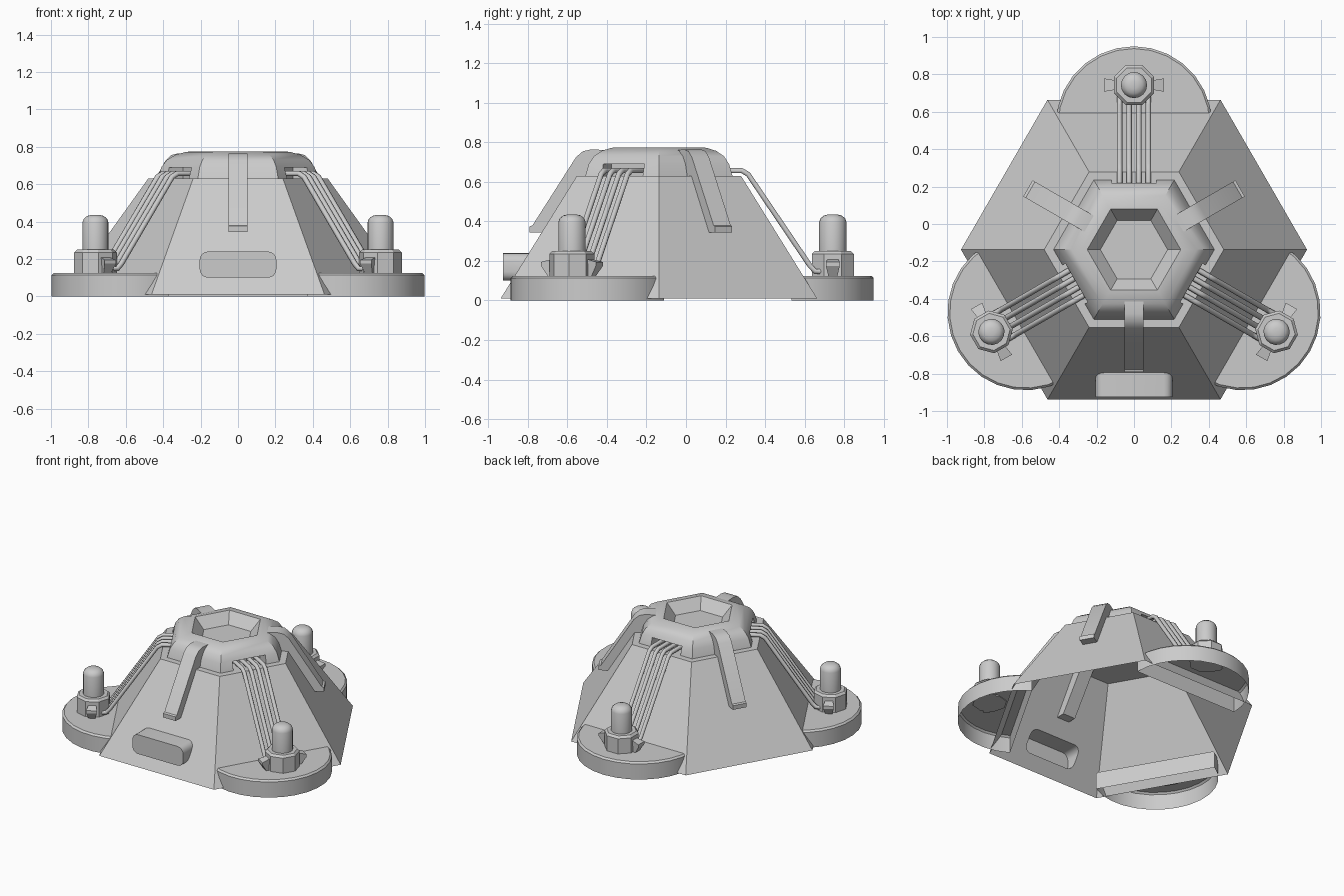
import bpy, bmesh, math
from mathutils import Matrix, Vector

default = bpy.data.objects.get("Cube")
if default:
    bpy.data.objects.remove(default, do_unlink=True)

grey = bpy.data.materials.new("light grey")
grey.use_nodes = True
grey.diffuse_color = (0.6, 0.6, 0.6, 1)
grey.node_tree.nodes["Principled BSDF"].inputs["Base Color"].default_value = (0.6, 0.6, 0.6, 1)

CENTRE = Matrix.Translation((0, -0.137, 0))


def facing(degrees):
    """Local +y points outward from the centre in the given direction."""
    return CENTRE @ Matrix.Rotation(math.radians(degrees - 90), 4, 'Z')


def finish(name, bm, matrix, smooth=30):
    bmesh.ops.recalc_face_normals(bm, faces=bm.faces)
    mesh = bpy.data.meshes.new(name)
    bm.to_mesh(mesh)
    bm.free()
    obj = bpy.data.objects.new(name, mesh)
    bpy.context.collection.objects.link(obj)
    mesh.materials.append(grey)
    obj.matrix_world = matrix
    if smooth:
        bpy.ops.object.select_all(action='DESELECT')
        obj.select_set(True)
        bpy.context.view_layer.objects.active = obj
        bpy.ops.object.shade_smooth_by_angle(angle=math.radians(smooth))
    return obj


def ring(bm, radius, z, sides, centre=(0, 0), turn=0.0):
    return [bm.verts.new((centre[0] + radius * math.cos(turn + math.tau * i / sides),
                          centre[1] + radius * math.sin(turn + math.tau * i / sides), z))
            for i in range(sides)]


def bridge(bm, a, b):
    n = len(a)
    for i in range(n):
        bm.faces.new((a[i], a[(i + 1) % n], b[(i + 1) % n], b[i]))


def lathe(bm, profile, sides, centre=(0, 0), turn=0.0):
    rings = [ring(bm, r, z, sides, centre, turn) for r, z in profile]
    for a, b in zip(rings, rings[1:]):
        bridge(bm, a, b)
    bm.faces.new(rings[0])
    bm.faces.new(rings[-1])


def prism(bm, profile, half_width):
    """Extrude an (outward, height) profile sideways."""
    left = [bm.verts.new((-half_width, y, z)) for y, z in profile]
    right = [bm.verts.new((half_width, y, z)) for y, z in profile]
    bridge(bm, left, right)
    bm.faces.new(left)
    bm.faces.new(right)


# Hollow six-sided hull, with an open slot housing in the front wall
def hull_reach(z):
    return 0.801 - 0.385 * (z - 0.01) / 0.62


bm = bmesh.new()
low, high = ring(bm, 0.925, 0.01, 6), ring(bm, 0.48, 0.63, 6)
bm.faces.new(high)
for i in (0, 2, 3, 4, 5):
    j = (i + 1) % 6
    bm.faces.new((low[i], low[j], high[j], high[i]))
outline = []
for sx, sz, start in ((1, 1, 0), (-1, 1, 90), (-1, -1, 180), (1, -1, 270)):
    for k in range(5):
        a = math.radians(start + 22.5 * k)
        outline.append((sx * 0.16 + 0.045 * math.cos(a), 0.17 + sz * 0.025 + 0.045 * math.sin(a)))
inner = [bm.verts.new((x, hull_reach(z), z)) for x, z in outline]
outer = [bm.verts.new((x, 0.788, z)) for x, z in outline]
bridge(bm, inner, outer)
bm.faces.new(outer)
edges = [bm.edges.get((inner[i - 1], inner[i])) for i in range(len(inner))]
for pair in ((low[1], low[2]), (low[2], high[2]), (high[2], high[1]), (high[1], low[1])):
    edges.append(bm.edges.get(pair) or bm.edges.new(pair))
bmesh.ops.triangle_fill(bm, use_beauty=True, edges=edges)
finish("hull", bm, facing(270))

# Rounded cap with a sunken hexagonal well
bm = bmesh.new()
lathe(bm, [(0.43, 0.63), (0.41, 0.69), (0.38, 0.73), (0.335, 0.757), (0.28, 0.772),
           (0.25, 0.775), (0.18, 0.70)], 6)
cap = finish("cap", bm, CENTRE)

# Notches under the cap where the pipes enter
for n, angle in enumerate((90, 210, 330)):
    bm = bmesh.new()
    prism(bm, [(0.27, 0.6), (0.5, 0.6), (0.5, 0.69), (0.27, 0.69)], 0.12)
    cutter = finish(f"notch_cutter_{n}", bm, facing(angle), 0)
    cutter.hide_render = True
    cutter.hide_viewport = True
    cut = cap.modifiers.new("notch", 'BOOLEAN')
    cut.operation = 'DIFFERENCE'
    cut.solver = 'EXACT'
    cut.object = cutter

# Bent ribs running from the cap down the hull
for n, angle in enumerate((270, 30, 150)):
    bm = bmesh.new()
    prism(bm, [(0.26, 0.76), (0.34, 0.765), (0.385, 0.755), (0.42, 0.725), (0.64, 0.38),
               (0.655, 0.375), (0.655, 0.345), (0.53, 0.345), (0.30, 0.69)], 0.05)
    finish(f"rib_{n}", bm, facing(angle))

for n, angle in enumerate((90, 210, 330)):
    place = facing(angle)

    # Hollow half-round foot with a chamfered rim
    bm = bmesh.new()
    loops = []
    for r, z in ((0.417, 0), (0.417, 0.113), (0.405, 0.125)):
        loops.append([bm.verts.new((r * math.cos(math.pi * k / 14),
                                    0.67 + r * math.sin(math.pi * k / 14), z)) for k in range(15)])
    bridge(bm, loops[0], loops[1])
    bridge(bm, loops[1], loops[2])
    bm.faces.new(loops[2])
    finish(f"foot_{n}", bm, place)

    # Eight-sided base with two tapered lugs
    bm = bmesh.new()
    lathe(bm, [(0.115, 0.12), (0.115, 0.235), (0.10, 0.25)], 8, (0, 0.88), math.pi / 8)
    finish(f"lamp_base_{n}", bm, place)
    for side in (-1, 1):
        bm = bmesh.new()
        prism(bm, [(0.08, 0.12), (0.125, 0.12), (0.16, 0.175), (0.16, 0.195), (0.08, 0.215)], 0.022)
        for v in bm.verts:
            if v.co.y > 0.15:
                v.co.x *= 1.6
        turn = Matrix.Translation((0, 0.88, 0)) @ Matrix.Rotation(side * math.pi / 2, 4, 'Z')
        finish(f"lamp_lug_{n}_{'right' if side > 0 else 'left'}", bm, place @ turn)

    # Domed cylinder lamp
    bm = bmesh.new()
    lathe(bm, [(0.07, 0.24), (0.07, 0.395), (0.063, 0.415), (0.045, 0.43), (0.02, 0.436)], 16, (0, 0.88))
    finish(f"lamp_{n}", bm, place, 40)

    # Four parallel pipes from cap to lamp
    curve = bpy.data.curves.new(f"pipes_{n}", 'CURVE')
    curve.dimensions = '3D'
    curve.bevel_depth = 0.015
    curve.bevel_resolution = 1
    curve.use_fill_caps = True
    path = [(0.28, 0.657), (0.42, 0.657), (0.452, 0.638), (0.765, 0.175), (0.79, 0.148), (0.85, 0.145)]
    for x in (-0.077, -0.026, 0.026, 0.077):
        spline = curve.splines.new('POLY')
        spline.points.add(len(path) - 1)
        for p, (y, z) in zip(spline.points, path):
            p.co = (x, y, z, 1)
    curve.materials.append(grey)
    pipes = bpy.data.objects.new(f"pipes_{n}", curve)
    bpy.context.collection.objects.link(pipes)
    pipes.matrix_world = place
